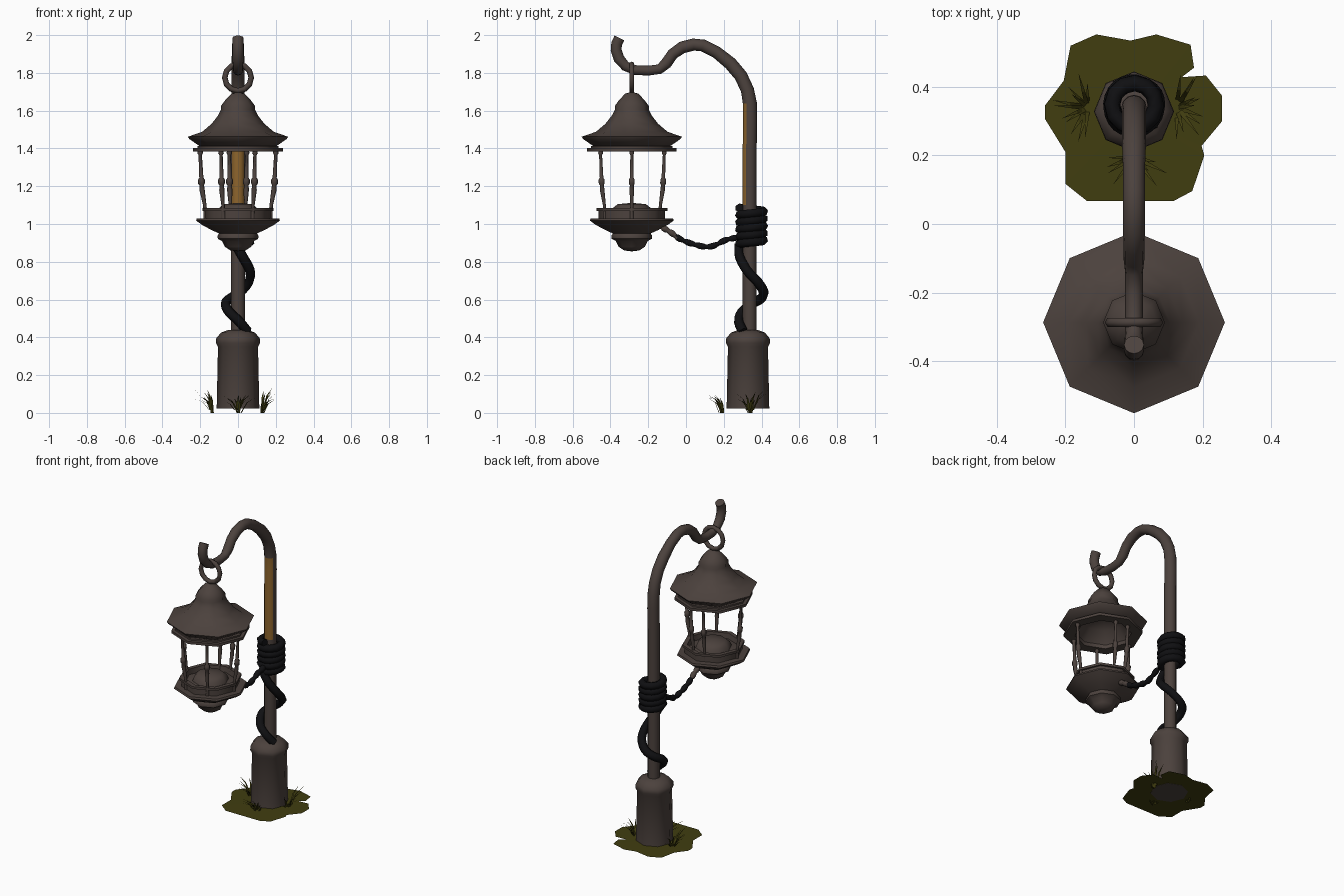
import bpy, bmesh, math, random
from mathutils import Vector, Quaternion

if "Cube" in bpy.data.objects:
    bpy.data.objects.remove(bpy.data.objects["Cube"])

random.seed(4)


def material(name, rgb):
    m = bpy.data.materials.new(name)
    m.diffuse_color = (*rgb, 1)
    m.use_nodes = True
    m.node_tree.nodes["Principled BSDF"].inputs["Base Color"].default_value = m.diffuse_color
    return m


IRON = material("brown_iron", (0.072, 0.054, 0.047))
GOLD = material("worn_gold", (0.27, 0.13, 0.026))
ROPE = material("black_rope", (0.005, 0.005, 0.006))
GRASS = material("olive_grass", (0.052, 0.047, 0.005))


def finish(bm, name, mats, smooth=50):
    """Turn a bmesh into an object, smooth shaded with sharp creases."""
    me = bpy.data.meshes.new(name)
    bm.to_mesh(me)
    bm.free()
    for m in mats:
        me.materials.append(m)
    ob = bpy.data.objects.new(name, me)
    bpy.context.collection.objects.link(ob)
    if smooth:
        bpy.ops.object.select_all(action='DESELECT')
        ob.select_set(True)
        bpy.context.view_layer.objects.active = ob
        bpy.ops.object.shade_smooth_by_angle(angle=math.radians(smooth))
    return ob


def lathe(name, profile, centre_y, mat, sides=8, smooth=50):
    """Revolve (radius, height) points; corners sit on the x and y axes."""
    bm = bmesh.new()
    rings = []
    for r, z in profile:
        n = 1 if r == 0 else sides
        rings.append([bm.verts.new((r * math.cos(math.tau * i / sides),
                                    centre_y + r * math.sin(math.tau * i / sides), z))
                      for i in range(n)])
    for a, b in zip(rings, rings[1:]):
        for i in range(sides):
            j = (i + 1) % sides
            quad = [a[i % len(a)], a[j % len(a)], b[j % len(b)], b[i % len(b)]]
            bm.faces.new(list(dict.fromkeys(quad)))
    bmesh.ops.recalc_face_normals(bm, faces=bm.faces)
    return finish(bm, name, [mat], smooth)


def tube(name, path, radii, mats, sides=8, rule=None, smooth=50):
    """Sweep a round section along a path; rule(centre, normal) picks a slot."""
    pts = [Vector(p) for p in path]
    if isinstance(radii, (int, float)):
        radii = [radii] * len(pts)
    bm = bmesh.new()
    rings, side, old = [], None, None
    for k, p in enumerate(pts):
        t = (pts[min(k + 1, len(pts) - 1)] - pts[max(k - 1, 0)]).normalized()
        if side is None:
            side = Vector((1, 0, 0)) if abs(t.x) < 0.7 else Vector((0, 0, 1))
        else:
            side = old.rotation_difference(t) @ side
        side = (side - t * side.dot(t)).normalized()
        old, up = t, t.cross(side)
        rings.append([bm.verts.new(p + radii[k] * (side * math.cos(a) + up * math.sin(a)))
                      for a in (math.tau * i / sides for i in range(sides))])
    for a, b in zip(rings, rings[1:]):
        for i in range(sides):
            j = (i + 1) % sides
            bm.faces.new((a[i], a[j], b[j], b[i]))
    bm.faces.new(rings[0][::-1])
    bm.faces.new(rings[-1])
    bmesh.ops.recalc_face_normals(bm, faces=bm.faces)
    if rule:
        for f in bm.faces:
            f.material_index = rule(f.calc_center_median(), f.normal)
    return finish(bm, name, mats, smooth)


def spline(points, steps=4):
    """Smooth curve through control points."""
    p = [Vector(q) for q in points]
    p = [2 * p[0] - p[1]] + p + [2 * p[-1] - p[-2]]
    out = []
    for a, b, c, d in zip(p, p[1:], p[2:], p[3:]):
        for s in range(steps):
            t = s / steps
            out.append(0.5 * (2 * b + (c - a) * t + (2 * a - 5 * b + 4 * c - d) * t * t
                              + (3 * b - a - 3 * c + d) * t ** 3))
    return out + [p[-2]]


POLE_Y, LAMP_Y = 0.337, -0.287

# Stone-like foot of the pole
lathe("pole_foot", [(0, .022), (.113, .022), (.106, .35), (.117, .37), (.115, .395),
                    (.09, .425), (.05, .44), (0, .44)], 0.328, IRON)

# Pole with crook and hook, gold worn patch on its front face
crook = [(.337, .42), (.337, .8), (.337, 1.1), (.337, 1.4), (.34, 1.55), (.338, 1.64),
         (.325, 1.71), (.29, 1.785), (.235, 1.85), (.16, 1.91), (.09, 1.945), (.04, 1.95),
         (-.02, 1.935), (-.07, 1.9), (-.105, 1.85), (-.14, 1.82), (-.2, 1.812), (-.27, 1.815),
         (-.32, 1.835), (-.355, 1.875), (-.37, 1.92), (-.367, 1.955), (-.352, 1.985)]
radii = [.037] * 6 + [.035] * 3 + [.032] * 4 + [.03] * 2 + [.026] * 4 + [.029] * 4
tube("pole", [(0, y, z) for y, z in crook], radii, [IRON, GOLD], 12,
     lambda c, n: int(1.1 < c.z < 1.66 and n.y < -.5))

# Lantern ring hanging on the hook
bpy.ops.mesh.primitive_torus_add(major_radius=.07, minor_radius=.015, major_segments=12,
                                 minor_segments=6, location=(0, LAMP_Y, 1.775),
                                 rotation=(math.pi / 2, 0, 0))
ring = bpy.context.object
ring.name = "hanging_ring"
ring.data.materials.append(IRON)
bpy.ops.object.shade_smooth_by_angle(angle=math.radians(65))

# Lantern roof, rim and bowl
lathe("lantern_roof", [(0, 1.7), (.035, 1.69), (.068, 1.655), (.09, 1.625), (.09, 1.605),
                       (.105, 1.575), (.14, 1.53), (.19, 1.488), (.265, 1.462), (.258, 1.45),
                       (.2, 1.41), (.17, 1.41), (.12, 1.48), (0, 1.52)], LAMP_Y, IRON)
lathe("roof_rim", [(.17, 1.412), (.215, 1.412), (.215, 1.402), (.237, 1.402), (.237, 1.385),
                   (.17, 1.385), (.17, 1.412)], LAMP_Y, IRON)
lathe("lantern_bowl", [(0, .855), (.04, .86), (.07, .88), (.085, .91), (.107, .922),
                       (.108, .938), (.1, .95), (.14, .968), (.19, .995), (.222, 1.018),
                       (.218, 1.03), (.175, 1.03), (.175, 1.07), (.188, 1.07), (.188, 1.085),
                       (.16, 1.085), (.155, 1.05), (.11, 1.06), (.1, 1.085), (.075, 1.105),
                       (0, 1.112)], LAMP_Y, IRON)

# Cage bars with knobs, slightly pulled in at the bottom
bar = [(1.39, .012, 1), (1.375, .015, 1), (1.365, .009, 1), (1.245, .011, .97),
       (1.235, .018, .97), (1.215, .018, .965), (1.205, .012, .96), (1.18, .014, .95),
       (1.1, .009, .88), (1.03, .012, .85)]
for n, (x, y) in enumerate([(.2, 0), (.09, -.165), (.046, .172)]):
    for s in (1, -1):
        tube(f"cage_bar_{n}_{'right' if s > 0 else 'left'}",
             [(s * x * k, LAMP_Y + y * k, z) for z, r, k in bar],
             [r for z, r, k in bar], [IRON], 6, smooth=65)

# Rope wound around the pole
turns, seg = 5, 12
tube("rope_coils", [(.064 * math.cos(a), .347 + .064 * math.sin(a), .895 + .19 * i / (turns * seg))
                    for i, a in ((i, math.tau * i / seg - 1.6) for i in range(turns * seg + 1))],
     .024, [ROPE], 6, smooth=65)

# Loose rope twisting down to the foot
tail = [(-100, .89), (-70, .83), (-20, .755), (30, .695), (80, .64), (130, .605),
        (180, .575), (230, .53), (275, .485), (320, .43)]
tube("rope_tail", spline([(.067 * math.cos(math.radians(a)),
                           .345 + .067 * math.sin(math.radians(a)), z) for a, z in tail], 3),
     .026, [ROPE], 6, smooth=65)

# Twisted rope from the coils to the lantern, bare iron at the lantern end
link = spline([(0, .28, .93), (0, .21, .915), (0, .13, .88), (0, .05, .89),
               (0, -.03, .92), (0, -.08, .955), (0, -.13, .985)], 4)
tube("rope_link", link, [.019 if i % 3 else .013 for i in range(len(link))], [ROPE, IRON], 6,
     lambda c, n: int(c.y < -.05), smooth=65)

# Ground patch
outline = [(-.11, .553), (-.01, .535), (.065, .553), (.165, .523), (.175, .456), (.12, .427),
           (.21, .433), (.257, .374), (.257, .3), (.197, .228), (.205, .2), (.17, .096),
           (.115, .067), (-.137, .067), (-.2, .117), (-.2, .21), (-.26, .307), (-.26, .345),
           (-.205, .418), (-.185, .52)]
bm = bmesh.new()
hub = bm.verts.new((0, .32, .024))
edge = [bm.verts.new((x, y, .022)) for x, y in outline]
for a, b in zip(edge, edge[1:] + edge[:1]):
    bm.faces.new((hub, b, a))
finish(bm, "ground_patch", [GRASS], 0)

# Grass tufts: bent tapering blades fanned away from the foot
for name, cx, cy, facing in (("left", -.135, .34, 180), ("right", .125, .34, 0),
                             ("front", 0, .195, 270)):
    bm = bmesh.new()
    for i in range(11):
        a = math.radians(facing - 85 + 17 * i + random.uniform(-8, 8))
        out = Vector((math.cos(a), math.sin(a), 0))
        wide = Vector((-out.y, out.x, 0)) * .007
        root = Vector((cx, cy, 0 if i % 3 == 0 else .015)) + out * random.uniform(0, .02)
        reach, high = random.uniform(.05, .1), random.uniform(.05, .12)
        mid = root + out * reach * .4 + Vector((0, 0, high * .65))
        tip = root + out * reach + Vector((0, 0, high))
        v = [bm.verts.new(p) for p in (root - wide, root + wide, mid + wide * .7,
                                       mid - wide * .7, tip)]
        bm.faces.new(v[:4])
        bm.faces.new((v[3], v[2], v[4]))
    finish(bm, f"grass_tuft_{name}", [GRASS], 0)
